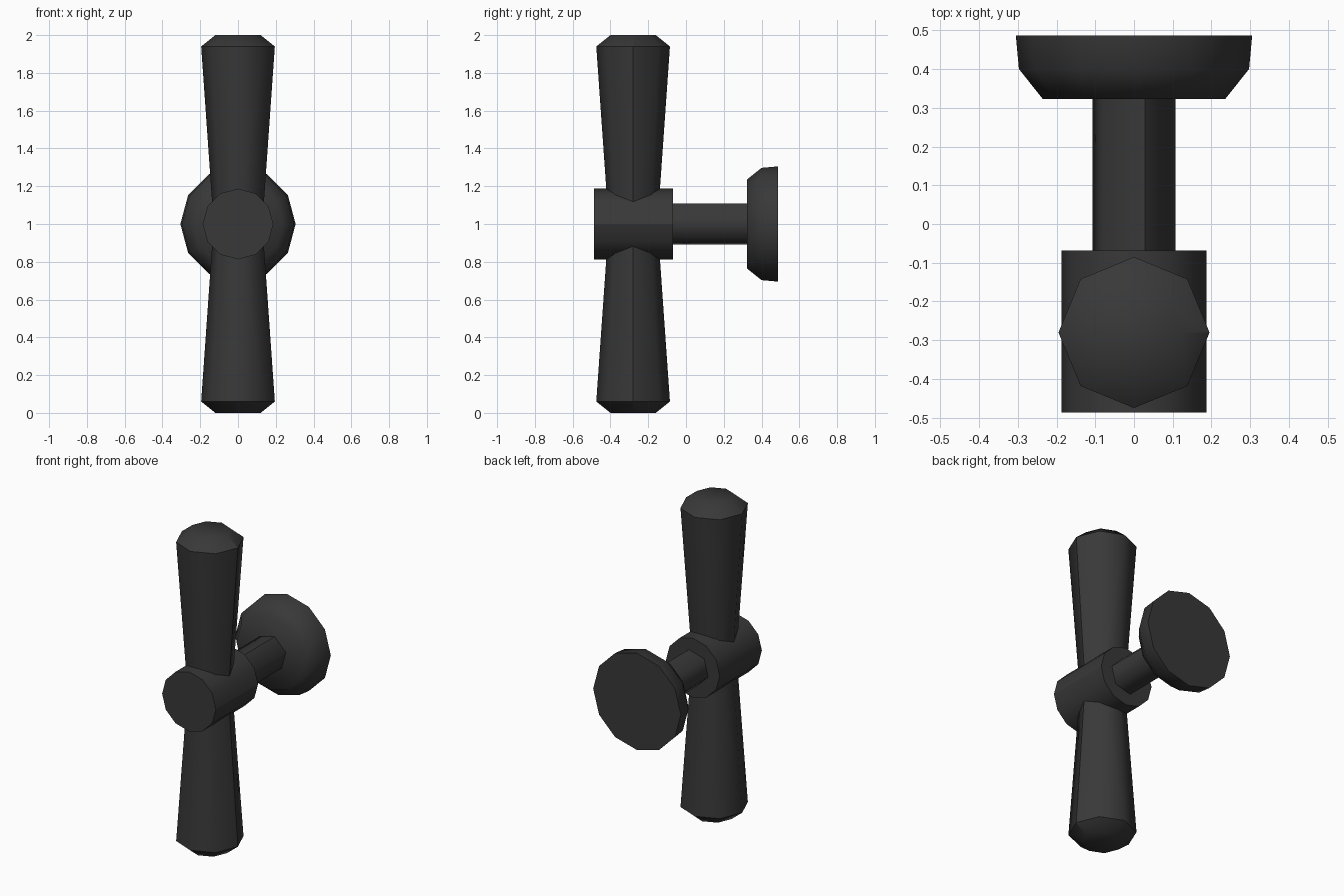
import bpy, bmesh
from math import cos, sin, pi, radians
from mathutils import Vector

cube = bpy.data.objects.get("Cube")
if cube:
    bpy.data.objects.remove(cube, do_unlink=True)

# One dark material for every part
dark = bpy.data.materials.new("charcoal")
dark.use_nodes = True
colour = (0.04, 0.04, 0.04, 1)
dark.diffuse_color = colour
dark.node_tree.nodes["Principled BSDF"].inputs["Base Color"].default_value = colour


def lathe(name, axis, centre, profile, sides, creases, turn=0, seam=False):
    """Turn (position, radius) pairs around an axis; creases lists the hard rings."""
    bm = bmesh.new()
    rings = []
    for pos, r in profile:
        ring = []
        for i in range(sides):
            a = radians(turn) + 2 * pi * i / sides
            u, v = r * cos(a), r * sin(a)
            p = Vector((u, v, pos)) if axis == "z" else Vector((u, pos, v))
            ring.append(bm.verts.new(p + Vector(centre)))
        rings.append(ring)
    for low, high in zip(rings, rings[1:]):
        for i in range(sides):
            j = (i + 1) % sides
            bm.faces.new((low[i], low[j], high[j], high[i]))
        if seam:
            bm.edges.get((low[0], high[0])).smooth = False
    bm.faces.new(rings[0])
    bm.faces.new(rings[-1])
    for k in creases:
        for i in range(sides):
            bm.edges.get((rings[k][i], rings[k][(i + 1) % sides])).smooth = False
    bmesh.ops.recalc_face_normals(bm, faces=bm.faces)
    for f in bm.faces:
        f.smooth = True
    mesh = bpy.data.meshes.new(name)
    bm.to_mesh(mesh)
    bm.free()
    mesh.materials.append(dark)
    obj = bpy.data.objects.new(name, mesh)
    bpy.context.collection.objects.link(obj)
    return obj


# Upper and lower grips, flaring outward to a chamfered end
grip = [(0, 0.129), (0.94, 0.195), (1.0, 0.12)]
lathe("upper_grip", "z", (0, -0.28, 1), grip, 8, [0, 1], seam=True)
lathe("lower_grip", "z", (0, -0.28, 1), [(-p, r) for p, r in grip], 8, [0, 1], seam=True)

# Hub that joins the grips
lathe("hub", "y", (0, 0, 1), [(-0.487, 0.187), (-0.068, 0.187)], 12, [0, 1], seam=True)

# Six-sided stem to the wall
lathe("stem", "y", (0, 0, 1), [(-0.1, 0.111), (0.34, 0.111)], 6, [0, 1], turn=75, seam=True)

# Wall rosette with a sloped front
lathe("rosette", "y", (0, 0, 1), [(0.322, 0.235), (0.4, 0.297), (0.487, 0.305)], 12, [2])
